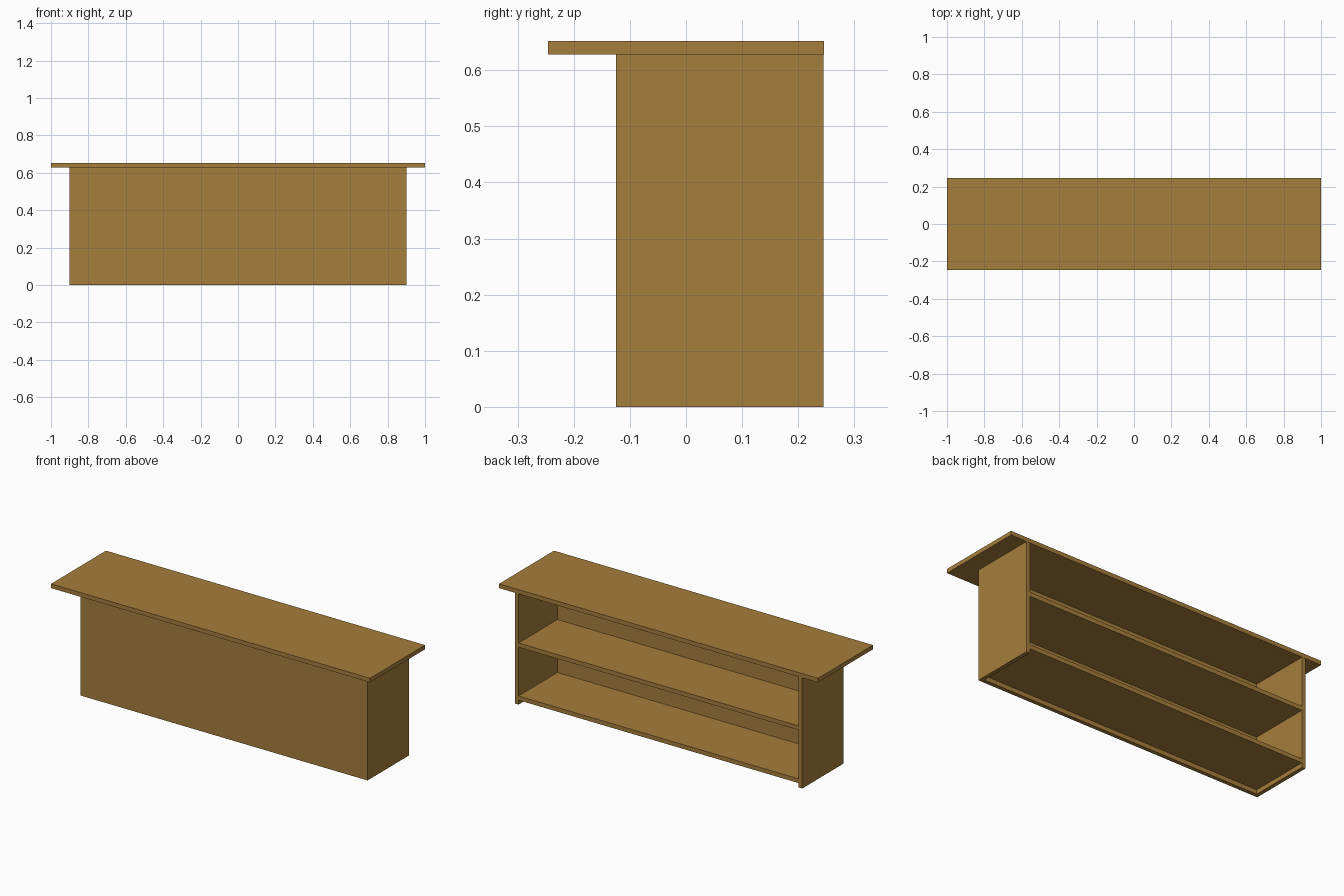
import bpy
import bmesh

if "Cube" in bpy.data.objects:
    bpy.data.objects.remove(bpy.data.objects["Cube"])

wood = bpy.data.materials.new("warm_brown_wood")
wood.diffuse_color = (0.38, 0.21, 0.045, 1.0)
wood.use_nodes = True
wood.node_tree.nodes["Principled BSDF"].inputs["Base Color"].default_value = wood.diffuse_color


def box(name, x, y, z):
    """Flat-faced board spanning the given (min, max) ranges."""
    bm = bmesh.new()
    bmesh.ops.create_cube(bm, size=1.0)
    for v in bm.verts:
        v.co = [r[0] if c < 0 else r[1] for c, r in zip(v.co, (x, y, z))]
    mesh = bpy.data.meshes.new(name)
    bm.to_mesh(mesh)
    bm.free()
    mesh.materials.append(wood)
    obj = bpy.data.objects.new(name, mesh)
    bpy.context.collection.objects.link(obj)
    return obj


HALF, FRONT, BACK = 0.9, -0.125, 0.245   # body outline
BOARD, TOP = 0.022, 0.628                # board thickness, body height
INNER = HALF - BOARD

# Overhanging counter top
box("counter_top", (-1.0, 1.0), (-0.246, 0.246), (TOP, 0.652))

# Front panel, open back
box("front_panel", (-INNER, INNER), (FRONT, FRONT + BOARD), (0, TOP))

# Side panels
box("left_side", (-HALF, -INNER), (FRONT, BACK), (0, TOP))
box("right_side", (INNER, HALF), (FRONT, BACK), (0, TOP))

# Two shelves reached from the back
for name, z in (("bottom_shelf", 0.025), ("middle_shelf", 0.325)):
    box(name, (-INNER, INNER), (FRONT + BOARD, BACK), (z, z + 0.024))
